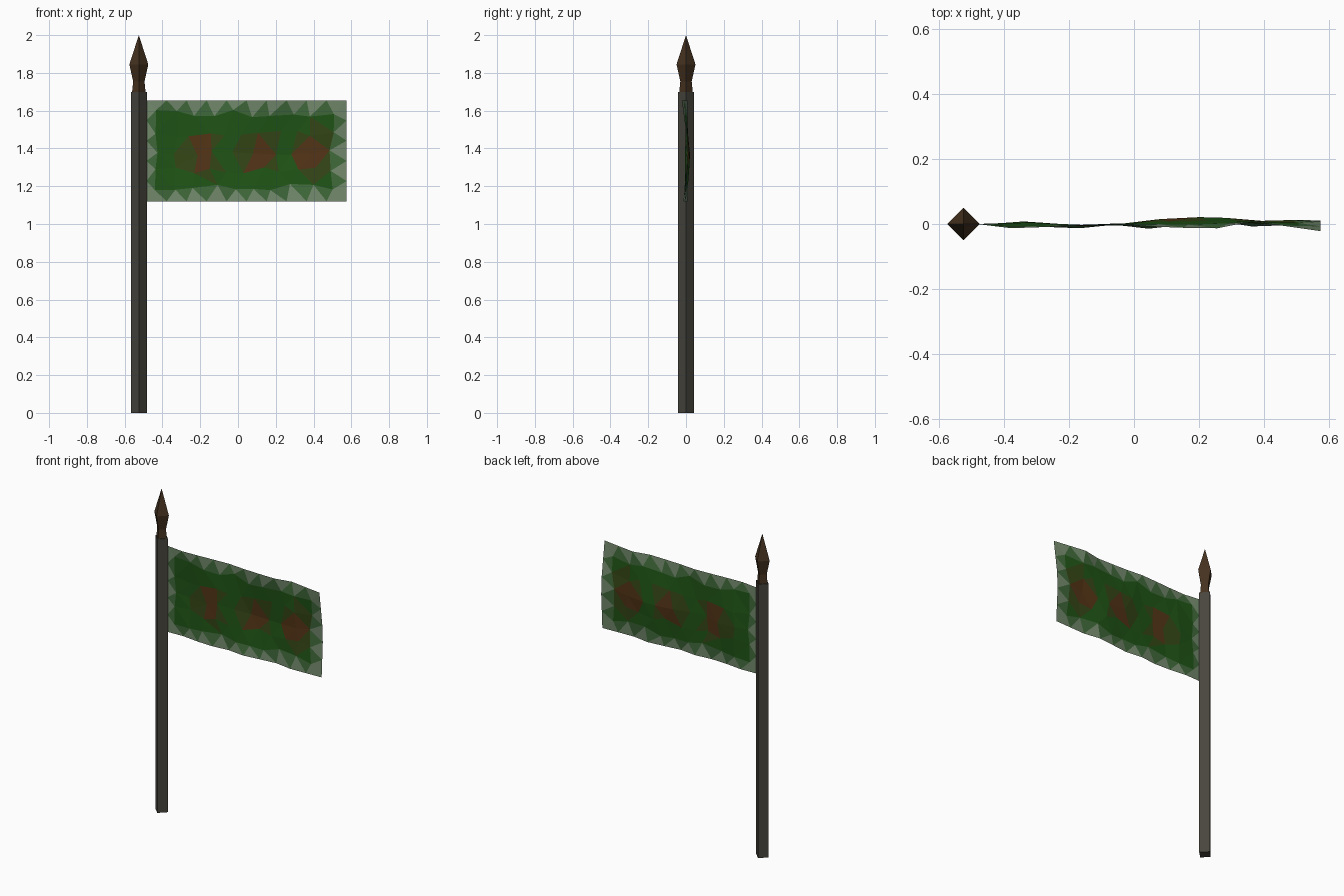
import bpy, bmesh, math, random
from mathutils import Vector
from mathutils.geometry import delaunay_2d_cdt

if "Cube" in bpy.data.objects:
    bpy.data.objects.remove(bpy.data.objects["Cube"])

random.seed(4)
POLE_X = -0.525


def material(name, rgb):
    m = bpy.data.materials.new(name)
    m.diffuse_color = (*rgb, 1)
    m.use_nodes = True
    m.node_tree.nodes["Principled BSDF"].inputs["Base Color"].default_value = m.diffuse_color
    return m


def add_object(name, bm, mats):
    me = bpy.data.meshes.new(name)
    bm.to_mesh(me)
    bm.free()
    for m in mats:
        me.materials.append(m)
    ob = bpy.data.objects.new(name, me)
    bpy.context.collection.objects.link(ob)
    return ob


def square_lathe(name, profile, mat):
    """Four-sided turned part from (radius, z) pairs; corners lie on the axes."""
    bm = bmesh.new()
    rings = []
    for r, z in profile:
        rings.append([bm.verts.new((POLE_X + r * math.cos(i * math.pi / 2),
                                    r * math.sin(i * math.pi / 2), z)) for i in range(4)])
    for a, b in zip(rings, rings[1:]):
        for i in range(4):
            j = (i + 1) % 4
            bm.faces.new((a[i], a[j], b[j], b[i]))
    bm.faces.new(rings[0][::-1])
    bm.faces.new(rings[-1])
    bmesh.ops.remove_doubles(bm, verts=bm.verts, dist=1e-5)
    bmesh.ops.recalc_face_normals(bm, faces=bm.faces)
    return add_object(name, bm, [mat])


# Pole and spear-point finial
square_lathe("pole", [(0.0425, 0), (0.0425, 1.70)], material("pole_wood", (0.065, 0.06, 0.047)))
square_lathe("finial", [(0.036, 1.695), (0.030, 1.755), (0.050, 1.845), (0.0, 2.0)],
             material("finial_brown", (0.06, 0.032, 0.014)))

# Flag ripple: side-to-side offset along the top, middle and bottom of the cloth
X0, X1, Z0, Z1 = -0.484, 0.575, 1.12, 1.655
KNOTS = [-0.484, -0.37, -0.32, -0.18, -0.08, 0.05, 0.25, 0.35, 0.575]
TOP = [0, -0.014, -0.012, -0.004, 0.003, -0.008, -0.015, 0.010, -0.022]
MID = [0, 0.003, 0.012, -0.003, -0.006, 0.015, 0.025, 0.010, 0.014]
LOW = [0, 0.004, -0.006, -0.015, 0.0, -0.015, 0.010, -0.008, 0.0]


def sample(row, x):
    for i in range(len(KNOTS) - 1):
        if x <= KNOTS[i + 1]:
            t = (x - KNOTS[i]) / (KNOTS[i + 1] - KNOTS[i])
            return row[i] + (row[i + 1] - row[i]) * t
    return row[-1]


def ripple(x, z):
    v = (z - Z0) / (Z1 - Z0) * 2 - 1
    mid = sample(MID, x)
    end = sample(TOP if v > 0 else LOW, x)
    return mid + (end - mid) * abs(v)


# Flag points: even hem, then staggered and jittered rows inside
points = []
for i in range(11):
    x = X0 + (X1 - X0) * i / 10
    points += [Vector((x, Z0)), Vector((x, Z1))]
for i in range(1, 5):
    z = Z0 + (Z1 - Z0) * i / 5
    points += [Vector((X0, z)), Vector((X1, z))]
hem = len(points)
for r, z in enumerate([1.195, 1.285, 1.38, 1.475, 1.585]):
    n = 11 if r % 2 else 10
    for i in range(n):
        x = -0.43 + 0.92 * i / (n - 1)
        points.append(Vector((x + random.uniform(-0.018, 0.018),
                              z + random.uniform(-0.02, 0.02))))

verts, _, faces, origins, _, _ = delaunay_2d_cdt(points, [], [], 0, 1e-5, True)

# Flag colours: grey hem fading to green, with three brown patches
shades = [material("flag_green", (0.014, 0.09, 0.008)),
          material("flag_green_soft", (0.05, 0.14, 0.042)),
          material("flag_green_pale", (0.17, 0.25, 0.15)),
          material("flag_grey", (0.32, 0.34, 0.31)),
          material("flag_olive", (0.035, 0.062, 0.008)),
          material("flag_brown", (0.085, 0.034, 0.008))]
PATCHES = [(-0.19, 1.37), (0.12, 1.38), (0.39, 1.38)]

bm = bmesh.new()
bverts = [bm.verts.new((p.x, ripple(p.x, p.y), p.y)) for p in verts]
for f in faces:
    pts = [verts[i] for i in f]
    if abs((pts[1] - pts[0]).cross(pts[2] - pts[0])) < 1e-6:
        continue
    face = bm.faces.new([bverts[i] for i in f])
    on_hem = sum(min(origins[i]) < hem for i in f)
    c = face.calc_center_median()
    d = min(math.hypot((c.x - px) * 1.25, c.z - pz) for px, pz in PATCHES)
    if on_hem:
        face.material_index = on_hem
    elif d < 0.085:
        face.material_index = 5
    elif d < 0.135:
        face.material_index = 4
add_object("flag", bm, shades)
